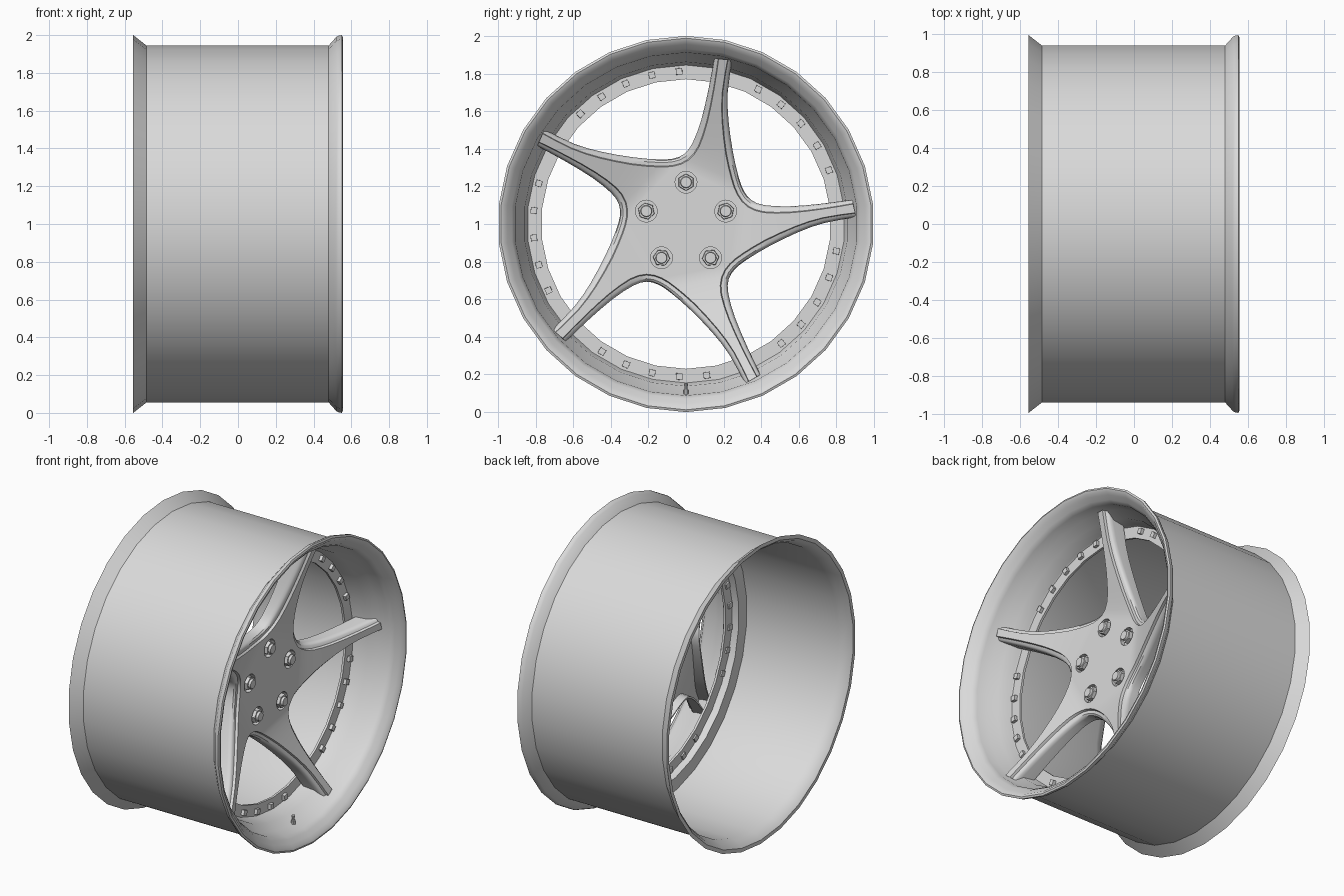
import bpy, bmesh, math
from math import sin, cos, radians, tau
from mathutils import Vector, Matrix

if "Cube" in bpy.data.objects:
    bpy.data.objects.remove(bpy.data.objects["Cube"])

METAL = bpy.data.materials.new("light_grey_metal")
METAL.use_nodes = True
COLOR = (0.7, 0.7, 0.7, 1)
METAL.diffuse_color = COLOR
METAL.node_tree.nodes["Principled BSDF"].inputs["Base Color"].default_value = COLOR

AXLE_Z = 1.0
STEP = tau / 5


def finish(name, bm, angle=35):
    """Turn a bmesh into a shaded object whose axle lies along x."""
    bmesh.ops.recalc_face_normals(bm, faces=bm.faces)
    mesh = bpy.data.meshes.new(name)
    bm.to_mesh(mesh)
    bm.free()
    mesh.materials.append(METAL)
    ob = bpy.data.objects.new(name, mesh)
    bpy.context.collection.objects.link(ob)
    ob.location.z = AXLE_Z
    bpy.ops.object.select_all(action="DESELECT")
    ob.select_set(True)
    bpy.context.view_layer.objects.active = ob
    bpy.ops.object.shade_smooth_by_angle(angle=radians(angle))
    return ob


def lathe(name, profile, sides):
    """Revolve a closed (x, radius) profile around the axle."""
    bm = bmesh.new()
    rings = []
    for i in range(sides):
        a = tau * i / sides
        rings.append([bm.verts.new((x, r * sin(a), r * cos(a))) for x, r in profile])
    count = len(profile)
    for i in range(sides):
        a, b = rings[i], rings[(i + 1) % sides]
        for j in range(count):
            k = (j + 1) % count
            bm.faces.new((a[j], a[k], b[k], b[j]))
    return finish(name, bm)


def add_post(bm, x, radius, angle, size, height, sides, top=1.0, spin=0.0):
    """Add a short post pointing outwards along x at a polar position."""
    m = Matrix.Translation((x + height / 2, radius * cos(angle), radius * sin(angle)))
    m = m @ Matrix.Rotation(angle + spin, 4, "X") @ Matrix.Rotation(radians(90), 4, "Y")
    bmesh.ops.create_cone(bm, cap_ends=True, segments=sides, radius1=size,
                          radius2=size * top, depth=height, matrix=m)


# Barrel with flared rear flange, beaded front lip and stepped bolt ring
lathe("barrel", [
    (-0.555, 1.0), (-0.485, 0.945), (0.48, 0.945), (0.52, 0.99), (0.535, 0.998),
    (0.55, 1.0), (0.555, 0.988), (0.548, 0.97), (0.53, 0.955), (0.51, 0.93),
    (0.48, 0.912), (0.41, 0.905), (0.36, 0.862), (0.27, 0.85), (0.26, 0.845),
    (0.26, 0.77), (0.245, 0.77), (0.245, 0.84), (0.20, 0.845), (0.20, 0.93),
    (-0.48, 0.93), (-0.535, 0.955), (-0.555, 0.975)], 30)

# Star of five swept spokes: outline of one gap, from one tip to the next
KNOTS = [Vector(p) for p in (
    (.245, .87), (.222, .7), (.226, .55), (.25, .38), (.28, .25), (.308, .175),
    (.35, .125), (.42, .1), (.55, .094), (.72, .108), (.885, .13))]


def refine(knots):
    """Add a point on the smooth curve between every two knots."""
    points = []
    last = len(knots) - 1
    for i in range(last):
        before, after = knots[max(i - 1, 0)], knots[min(i + 2, last)]
        points += [knots[i], (9 * (knots[i] + knots[i + 1]) - before - after) / 16]
    return points + [knots[-1]]


GAP = refine(KNOTS)
N = len(GAP)
MID = N // 2
HUB_X = 0.235


def star_loop(bm, inset, drop, deepen=0.0):
    """One outline around the star, below its dished face."""
    loop = []
    for k in range(5):
        turn = Matrix.Rotation(-STEP * k, 2)
        for i, p in enumerate(GAP):
            d = (GAP[min(i + 1, N - 1)] - GAP[max(i - 1, 0)]).normalized()
            inward = Vector((d.y, -d.x))
            taper = 0.6 + 0.4 * min(1, min(i, N - 1 - i) / 6)
            q = turn @ (p + inward * inset * taper)
            t = max(0.0, (q.length - 0.32) / 0.58)
            loop.append(bm.verts.new((HUB_X + 0.2 * t - drop - deepen * t, q.x, q.y)))
    return loop


def star_cap(bm, loop):
    """Close a star outline with a flat hub and a strip along every spoke."""
    bm.faces.new([loop[k * N + MID] for k in range(5)])
    for k in range(5):
        right = loop[k * N:k * N + MID + 1]
        prev = (k - 1) % 5
        left = loop[prev * N + MID:prev * N + N][::-1]
        for i in range(MID):
            bm.faces.new((left[i], left[i + 1], right[i + 1], right[i]))


# Raised face, steep step, rounded shoulder, straight sides and a hollow back
bm = bmesh.new()
layers = [star_loop(bm, inset, drop) for inset, drop in
          ((0.04, 0), (0.035, 0.018), (0.016, 0.024), (0.005, 0.036), (0, 0.055))]
layers.append(star_loop(bm, 0, 0.1, 0.04))
layers.append(star_loop(bm, 0.012, 0.1, 0.04))
layers.append(star_loop(bm, 0.016, 0.045))
star_cap(bm, layers[0])
star_cap(bm, layers[-1])
for a, b in zip(layers, layers[1:]):
    for i in range(5 * N):
        j = (i + 1) % (5 * N)
        bm.faces.new((a[i], a[j], b[j], b[i]))
star = finish("spoke_star", bm)

# Round lug pockets cut into the hub
LUG_ANGLES = [radians(90) + STEP * k for k in range(5)]
bm = bmesh.new()
for a in LUG_ANGLES:
    add_post(bm, 0.205, 0.222, a, 0.058, 0.1, 20)
cutter = finish("lug_pocket_cutter", bm)
cutter.hide_render = True
cut = star.modifiers.new("lug_pockets", "BOOLEAN")
cut.object = cutter
cut.operation = "DIFFERENCE"
cut.solver = "EXACT"
bpy.context.view_layer.objects.active = star
bpy.ops.object.modifier_apply(modifier=cut.name)
bpy.data.objects.remove(cutter)
bpy.ops.object.select_all(action="DESELECT")
star.select_set(True)
bpy.ops.object.shade_smooth_by_angle(angle=radians(35))
weighted = star.modifiers.new("even_shading", "WEIGHTED_NORMAL")
weighted.keep_sharp = True

# Lug nuts: hexagonal body with a round cap
bm = bmesh.new()
for a in LUG_ANGLES:
    add_post(bm, 0.2, 0.222, a, 0.046, 0.045, 6, 0.95)
    add_post(bm, 0.24, 0.222, a, 0.032, 0.02, 16, 0.88)
finish("lug_nuts", bm)

# Small square-headed bolts through the ring, five in every gap
bm = bmesh.new()
for k in range(5):
    for i in range(-2, 3):
        a = radians(41.2 + 10.3 * i) + STEP * k
        add_post(bm, 0.235, 0.812, a, 0.025, 0.045, 4, 0.95, radians(45))
finish("ring_bolts", bm)

# Valve stem standing inwards from the bottom of the lip
bm = bmesh.new()
for z, size, height in ((-0.895, 0.014, 0.03), (-0.872, 0.008, 0.03), (-0.855, 0.011, 0.014)):
    bmesh.ops.create_cone(bm, cap_ends=True, segments=10, radius1=size, radius2=size,
                          depth=height, matrix=Matrix.Translation((0.41, 0, z)))
finish("valve_stem", bm)
